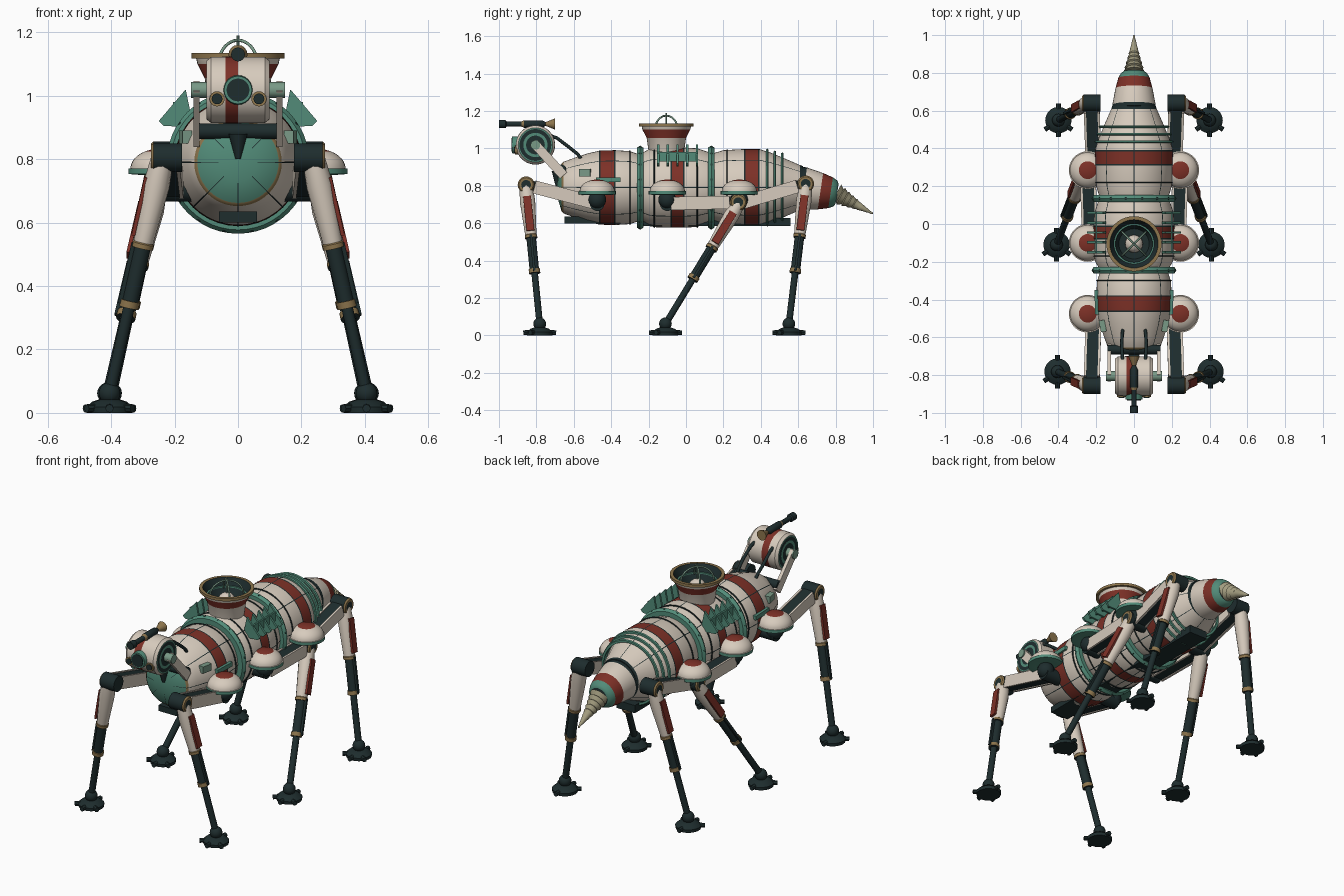
import bpy, bmesh, math
from mathutils import Vector, Matrix

if "Cube" in bpy.data.objects:
    bpy.data.objects.remove(bpy.data.objects["Cube"])

COLOURS = {
    "cream": (.68, .60, .51), "red": (.205, .03, .02), "teal": (.084, .26, .19),
    "dark": (.013, .026, .027), "gold": (.27, .18, .075), "sage": (.19, .32, .24),
    "drill_grey": (.36, .33, .21)}
MATS = {}
for key, rgb in COLOURS.items():
    MATS[key] = bpy.data.materials.new(key)
    MATS[key].diffuse_color = (*rgb, 1)


def frame(a, b):
    """Matrix at a: local z runs to b, local x stays close to world x."""
    z = (Vector(b) - Vector(a)).normalized()
    ref = Vector((0, 1, 0)) if abs(z.x) > .95 else Vector((1, 0, 0))
    x = (ref - z * ref.dot(z)).normalized()
    m = Matrix((x, z.cross(x), z)).transposed().to_4x4()
    m.translation = Vector(a)
    return m


def finish(bm, name, colours):
    bmesh.ops.remove_doubles(bm, verts=bm.verts, dist=1e-5)
    bmesh.ops.recalc_face_normals(bm, faces=bm.faces)
    me = bpy.data.meshes.new(name)
    bm.to_mesh(me)
    bm.free()
    for c in colours:
        me.materials.append(MATS[c])
    ob = bpy.data.objects.new(name, me)
    bpy.context.collection.objects.link(ob)
    bpy.ops.object.select_all(action='DESELECT')
    ob.select_set(True)
    bpy.context.view_layer.objects.active = ob
    bpy.ops.object.shade_smooth_by_angle(angle=math.radians(35))
    return ob


def lathe(name, a, b, prof, seg=24, arc=None):
    """Spin (height, radius, colour of next strip) around the axis a to b."""
    bm, m, colours = bmesh.new(), frame(a, b), []
    full = arc is None
    a0, a1 = (0, math.tau) if full else arc
    n = seg if full else 1
    rings = [[bm.verts.new(m @ Vector((r * math.cos(t), r * math.sin(t), h)))
              for t in (a0 + (a1 - a0) * k / n for k in range(n + 1))] for h, r, _ in prof]
    for i in range(len(prof) - 1):
        c = prof[i][2]
        if c not in colours:
            colours.append(c)
        for k in range(n):
            q = (rings[i][k], rings[i][k + 1], rings[i + 1][k + 1], rings[i + 1][k])
            bm.faces.new(q).material_index = colours.index(c)
    return finish(bm, name, colours)


def rod(name, a, b, r, c, r2=None, seg=14):
    L = (Vector(b) - Vector(a)).length
    return lathe(name, a, b, [(0, 0, c), (0, r, c), (L, r if r2 is None else r2, c), (L, 0, c)], seg)


def ring(name, a, d, r, w, t, c, seg=40):
    """Flat hoop centred on a, axis d, width w, thickness t."""
    p = [(-w / 2, r - t), (-w / 2, r), (0, r + t * .4), (w / 2, r), (w / 2, r - t), (-w / 2, r - t)]
    return lathe(name, a, Vector(a) + Vector(d), [(h, q, c) for h, q in p], seg)


def ball(name, o, r, c, squash=1.0, cap=None):
    n = 10
    prof = [(-r * squash * math.cos(math.pi * i / n), r * math.sin(math.pi * i / n), c) for i in range(n + 1)]
    return lathe(name, o, Vector(o) + Vector((0, 0, 1)), prof, 20)


def beam(name, a, b, sx, sy, c, off=0, offy=0):
    """Box from a to b with section sx by sy, shifted in its local x and y."""
    L = (Vector(b) - Vector(a)).length
    bm = bmesh.new()
    bmesh.ops.create_cube(bm, size=1, matrix=frame(a, b) @ Matrix.Translation((off, offy, L / 2))
                          @ Matrix.Diagonal((sx, sy, L, 1)))
    return finish(bm, name, [c])


def tube(name, pts, r, c):
    cu = bpy.data.curves.new(name, 'CURVE')
    cu.dimensions, cu.bevel_depth, cu.bevel_resolution = '3D', r, 2
    sp = cu.splines.new('POLY')
    sp.points.add(len(pts) - 1)
    for p, q in zip(sp.points, pts):
        p.co = (*q, 1)
    cu.materials.append(MATS[c])
    ob = bpy.data.objects.new(name, cu)
    bpy.context.collection.objects.link(ob)
    bpy.ops.object.select_all(action='DESELECT')
    ob.select_set(True)
    bpy.context.view_layer.objects.active = ob
    bpy.ops.object.convert(target='MESH')


CZ = .79
Y = Vector((0, 1, 0))

# Three hull sections with painted bands
HULLS = {
    "front_hull": [(-.69, 0, "teal"), (-.685, .06, "teal"), (-.665, .128, "gold"), (-.655, .138, "cream"),
                   (-.6, .158, "cream"), (-.53, .182, "cream"), (-.465, .197, "dark"), (-.458, .198, "red"),
                   (-.385, .2, "dark"), (-.378, .2, "cream"), (-.3, .195, "cream"), (-.255, .18, "dark"),
                   (-.255, 0, "dark")],
    "middle_hull": [(-.235, 0, "dark"), (-.235, .185, "cream"), (-.2, .205, "cream"), (-.16, .212, "cream"),
                    (-.082, .214, "dark"), (-.075, .214, "red"), (-.015, .214, "dark"), (-.008, .214, "cream"),
                    (.06, .21, "cream"), (.12, .19, "dark"), (.12, 0, "dark")],
    "rear_hull": [(.15, 0, "dark"), (.15, .185, "cream"), (.2, .2, "cream"), (.31, .206, "dark"),
                  (.317, .206, "red"), (.385, .206, "dark"), (.392, .206, "cream"), (.45, .188, "cream"),
                  (.53, .155, "cream"), (.61, .12, "dark"), (.625, .115, "dark"), (.625, 0, "dark")]}
for name, prof in HULLS.items():
    lathe(name, (0, 0, CZ), (0, 1, CZ), prof, 48)
    seam = [(h, r + .002, "dark") for h, r, _ in prof if r > .05]
    for k in range(8):   # lengthwise panel seams
        t = math.tau * k / 8
        lathe(name + "_seam", (0, 0, CZ), (0, 1, CZ), seam, arc=(t - .012, t + .012))

# Joint collars with bolts, and hoops round the rear
for y in (-.245, .135):
    ring("collar", (0, y, CZ), Y, .213, .036, .03, "teal", 48)
    for k in range(16):
        t = math.tau * (k + .5) / 16
        v = Vector((math.cos(t), 0, math.sin(t)))
        o = Vector((0, y, CZ))
        rod("collar_bolt", o + v * .205, o + v * .222, .008, "dark", seg=8)
for y, r in ((.435, .204), (.475, .194), (.515, .184)):
    ring("rear_hoop", (0, y, CZ), Y, r, .012, .012, "teal")
for y, r in ((-.3, .198), (.06, .213), (.22, .204), (-.17, .213)):
    ring("hull_seam", (0, y, CZ), Y, r, .006, .008, "dark")

# Keel boxes
beam("front_keel", (0, -.65, .617), (0, -.35, .617), .12, .035, "dark")
beam("main_keel", (0, -.25, .606), (0, .56, .606), .12, .045, "dark")

# Tail and stepped drill
lathe("tail", (0, .61, .787), (0, .81, .757),
      [(0, 0, "dark"), (0, .115, "dark"), (.02, .115, "cream"), (.11, .098, "red"), (.165, .083, "teal"),
       (.19, .07, "teal"), (.2, .055, "dark"), (.2, 0, "dark")], 32)
drill, steps, DL = [(0, 0, "drill_grey")], 8, .225
for i in range(steps):
    r = .057 * (1 - i / steps)
    drill += [(DL * i / steps, r, "drill_grey"), (DL * (i + .8) / steps, r * .72, "drill_grey")]
lathe("drill", (0, .803, .757), (0, 1, .65), drill + [(DL, 0, "drill_grey")], 20)

# Roof dish with dome and crossed guard hoops
D = Vector((0, -.105, 0))
lathe("dish", D, D + Vector((0, 0, 1)),
      [(.95, .09, "cream"), (1.055, .105, "red"), (1.1, .128, "cream"), (1.118, .132, "gold"),
       (1.118, .146, "gold"), (1.134, .146, "gold"), (1.134, .128, "dark"), (1.045, .08, "dark"),
       (1.045, 0, "dark")], 40)
ring("dish_inner_hoop", D + Vector((0, 0, 1.09)), (0, 0, 1), .108, .008, .01, "teal")
ball("dish_dome", D + Vector((0, 0, 1.055)), .047, "cream")
rod("dish_tip", D + Vector((0, 0, 1.09)), D + Vector((0, 0, 1.19)), .004, "sage", seg=8)
for t in (math.pi / 4, 3 * math.pi / 4):
    tube("guard_hoop", [D + Vector((.09 * math.cos(u) * math.cos(t), .09 * math.cos(u) * math.sin(t),
                                    1.09 + .085 * math.sin(u)))
                        for u in (math.pi * k / 14 for k in range(15))], .005, "sage")

# Head drum, eyes, gun
HC = Vector((0, -.805, 1.018))
half = [(.1, 0, "sage"), (.1, .025, "dark"), (.1, .05, "teal"), (.1, .065, "dark"), (.1, .085, "teal"),
        (.1, .092, "cream"), (.085, .104, "cream")]
lathe("head", HC, HC + Vector((1, 0, 0)),
      [(-h, r, c) for h, r, c in half] + [(-.04, .105, "red"), (0, .105, "cream"), (.085, .104, "cream")]
      + [(half[i][0], half[i][1], half[i - 1][2]) for i in range(5, -1, -1)], 40)
rod("main_eye", HC + Vector((0, -.09, 0)), HC + Vector((0, -.125, 0)), .047, "teal", .044, 24)
rod("main_eye_lens", HC + Vector((0, -.12, 0)), HC + Vector((0, -.129, 0)), .036, "dark", seg=24)
for s in (-1, 1):
    e = HC + Vector((s * .066, -.085, -.028))
    rod("small_eye", e, e + Vector((0, -.025, 0)), .024, "gold", seg=16)
    rod("small_eye_lens", e, e + Vector((0, -.03, 0)), .017, "dark", seg=16)
    # Neck fork and hoses
    rod("fork_pin", (s * .1, HC.y, HC.z), (s * .148, HC.y, HC.z), .026, "sage")
    beam("fork_arm", (s * .131, -.815, 1.03), (s * .131, -.655, .855), .02, .05, "cream")
    tube("hose", [(s * .06, -.73, 1.07), (s * .062, -.69, 1.055), (s * .065, -.63, 1.01),
                  (s * .062, -.58, .97), (s * .058, -.55, .93)], .009, "dark")
rod("neck_bar", (-.14, -.665, .888), (.14, -.665, .888), .025, "dark")
rod("neck_pivot", (0, -.69, .88), (0, -.69, .80), .03, "dark", .008, 10)
lathe("gun", (0, -1, 1.13), (0, 0, 1.13),
      [(0, 0, "dark"), (0, .022, "dark"), (.035, .022, "dark"), (.04, .014, "dark"), (.12, .014, "gold"),
       (.135, .02, "dark"), (.23, .02, "dark"), (.25, .01, "gold"), (.3, .03, "gold"), (.3, 0, "gold")], 16)
beam("gun_mount", (0, -.83, 1.1), (0, -.83, 1.13), .02, .05, "dark")

# Legs: hip y, z / knee x, y, z / foot x, y
LEGS = {"front": ((-.475, .705), (.225, -.855, .805), (.405, -.782)),
        "middle": ((-.1, .705), (.245, .28, .712), (.41, -.11)),
        "rear": ((.285, .705), (.225, .64, .81), (.4, .55))}
for s in (-1, 1):
    for n, ((hy, hz), knee, foot) in LEGS.items():
        # Shoulder dome above a hip ball
        o = Vector((s * .245, hy, .765))
        dome = [(0, 0, "teal"), (-.015, .06, "teal"), (-.012, .1, "teal"), (.006, .1, "cream")]
        dome += [(.006 + .062 * math.sin(u), .094 * math.cos(u), "red" if k >= 6 else "cream")
                 for k, u in ((k, math.pi / 2 * k / 9) for k in range(10))]
        lathe(n + "_shoulder", o, o + Vector((0, 0, 1)), dome, 28)
        ball(n + "_hip_ball", (s * .245, hy, .725), .048, "dark")
        rod(n + "_hip_axle", (s * .13, hy, hz), (s * .262, hy, hz), .04, "dark")
        # Thigh: dark core with pale side plates
        a = Vector((s * (knee[0] - .012), hy, hz))
        k = Vector((s * knee[0], knee[1], knee[2]))
        beam(n + "_thigh", a, k, .062, .06, "dark")
        d = (k - a).normalized()
        for f in (-1, 1):
            beam(n + "_thigh_plate", a + d * .02, k - d * .045, .012, .07, "cream", f * .036)
        # Knee
        lathe(n + "_knee", k - Vector((s * .048, 0, 0)), k + Vector((s * .05, 0, 0)),
              [(0, 0, "dark"), (0, .045, "dark"), (.09, .045, "gold"), (.098, .038, "gold"),
               (.098, .026, "dark"), (.098, 0, "dark")], 20)
        # Shin: armoured top, sleeve, thin lower rod
        top = k + Vector((s * .015, 0, -.01))
        end = Vector((s * foot[0], foot[1], .06))
        L = (end - top).length
        at = lambda t: top.lerp(end, t)
        lathe(n + "_shin", top, end,
              [(0, 0, "cream"), (0, .036, "cream"), (.08, .042, "cream"), (L * .35, .031, "gold"),
               (L * .355, .034, "gold"), (L * .375, .034, "dark"), (L * .375, .026, "dark"),
               (L * .6, .026, "gold"), (L * .6, .031, "gold"), (L * .63, .031, "dark"),
               (L * .63, .018, "dark"), (L, .018, "dark")], 14)
        beam(n + "_shin_plate", at(.08), at(.33), .012, .042, "red", s * .037)
        beam(n + "_shin_piston", at(.36), at(.62), .014, .014, "dark", s * .03)
        # Foot pad with toes
        fo = Vector((s * foot[0], foot[1], 0))
        lathe(n + "_foot", fo, fo + Vector((0, 0, 1)),
              [(0, 0, "dark"), (0, .068, "dark"), (.018, .07, "dark"), (.035, .05, "dark"),
               (.042, .03, "dark"), (.042, 0, "dark")], 20)
        ball(n + "_ankle", fo + Vector((0, 0, .062)), .034, "dark")
        for ang in (-90, -145, -35, 90):
            v = Vector((math.cos(math.radians(ang)), math.sin(math.radians(ang)), 0))
            rod("toe", fo + v * .04 + Vector((0, 0, .016)), fo + v * .088 + Vector((0, 0, .014)),
                .013, "dark", seg=8)
    # Radiator fins
    for i in range(5):
        bm = bmesh.new()
        y = -.155 + .052 * i
        f = bm.faces.new([bm.verts.new((s * x, y, z)) for x, z in
                          ((.165, 1.02), (.25, .92), (.235, .905), (.14, .9))])
        g = bmesh.ops.extrude_face_region(bm, geom=[f])["geom"]
        bmesh.ops.translate(bm, verts=[v for v in g if isinstance(v, bmesh.types.BMVert)], vec=(0, .012, 0))
        finish(bm, "radiator_fin", ["teal"])
    beam("fin_edge", (s * .2, -.155, .955), (s * .2, .065, .955), .01, .05, "teal")
    # Side vents
    beam("vent", (s * .16, -.57, .87), (s * .172, -.51, .87), .03, .04, "sage")
    beam("side_rail", (s * .195, -.48, .832), (s * .2, -.35, .832), .02, .025, "teal")

for m in bpy.data.materials:
    if m.users and not m.is_grease_pencil:
        m.use_nodes = True
        m.node_tree.nodes["Principled BSDF"].inputs["Base Color"].default_value = m.diffuse_color
